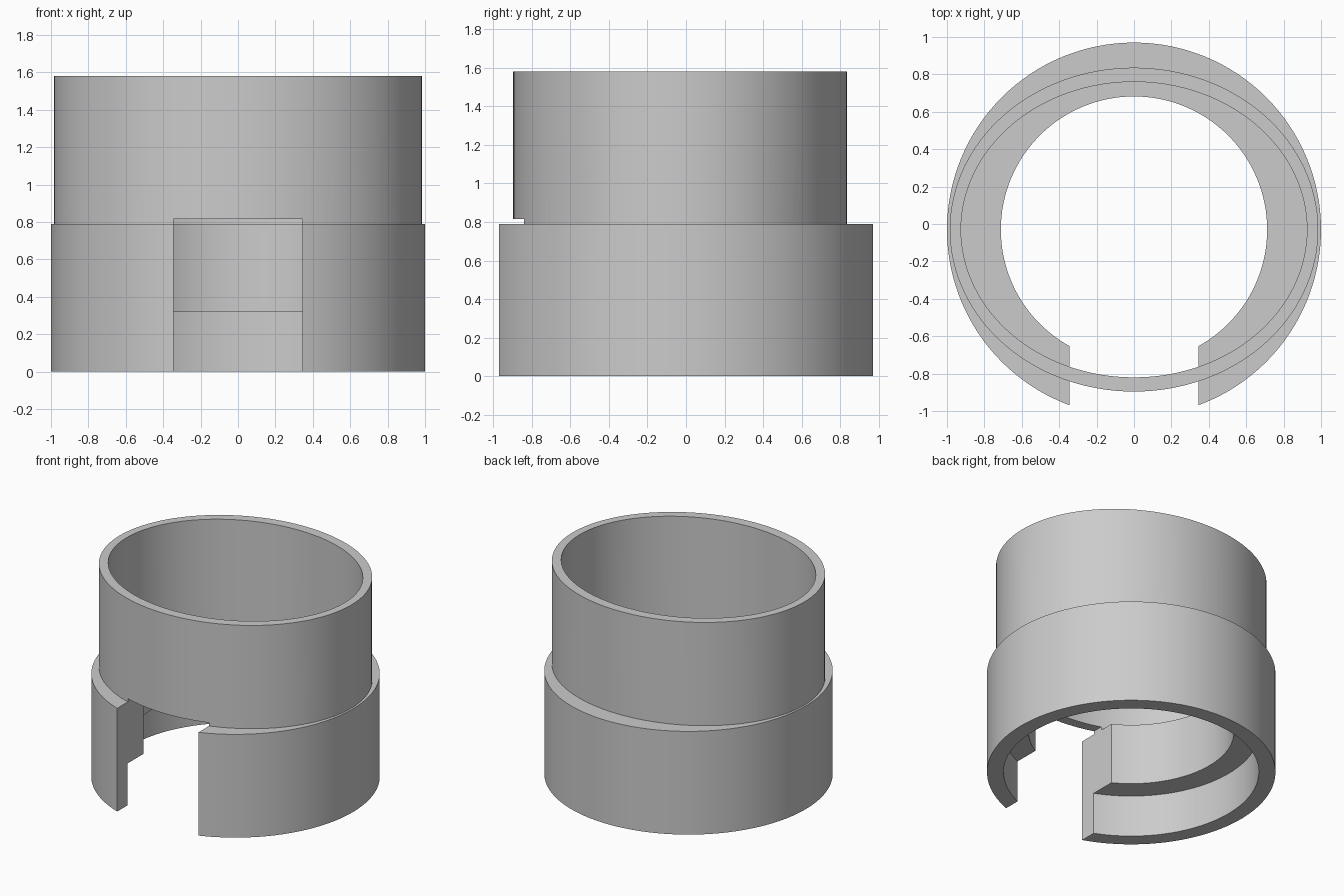
import bpy, bmesh, math

if "Cube" in bpy.data.objects:
    bpy.data.objects.remove(bpy.data.objects["Cube"], do_unlink=True)

SEGMENTS = 128
CENTRE_Y = -0.03
RING_TOP = 0.79
HEIGHT = 1.58

grey = bpy.data.materials.new("plain grey")
grey.use_nodes = True
colour = (0.6, 0.6, 0.6, 1)
grey.diffuse_color = colour
grey.node_tree.nodes["Principled BSDF"].inputs["Base Color"].default_value = colour


def add_object(name, bm):
    bmesh.ops.recalc_face_normals(bm, faces=bm.faces)
    mesh = bpy.data.meshes.new(name)
    bm.to_mesh(mesh)
    bm.free()
    mesh.materials.append(grey)
    obj = bpy.data.objects.new(name, mesh)
    bpy.context.collection.objects.link(obj)
    return obj


def sweep_ring(name, profile):
    """Sweep a closed profile of (x radius, y radius, z) around the axis."""
    bm = bmesh.new()
    loops = []
    for rx, ry, z in profile:
        angles = [2 * math.pi * i / SEGMENTS for i in range(SEGMENTS)]
        loops.append([bm.verts.new((rx * math.cos(a), CENTRE_Y + ry * math.sin(a), z))
                      for a in angles])
    for k, low in enumerate(loops):
        high = loops[(k + 1) % len(loops)]
        for i in range(SEGMENTS):
            j = (i + 1) % SEGMENTS
            bm.faces.new((low[i], low[j], high[j], high[i]))
    return add_object(name, bm)


def combine(target, other, operation):
    mod = target.modifiers.new(operation.lower(), 'BOOLEAN')
    mod.operation = operation
    mod.solver = 'EXACT'
    mod.object = other
    bpy.context.view_layer.objects.active = target
    bpy.ops.object.modifier_apply(modifier=mod.name)
    bpy.data.objects.remove(other, do_unlink=True)


# Round base ring with a wide counterbore underneath and an inner ledge
base = sweep_ring("stepped_collar", [
    (1, 1, 0), (1, 1, RING_TOP), (0.712, 0.712, RING_TOP),
    (0.712, 0.712, 0.32), (0.885, 0.885, 0.32), (0.885, 0.885, 0)])

# Thin oval sleeve, sunk slightly into the base ring
sleeve = sweep_ring("oval_sleeve", [
    (0.985, 0.866, 0.7), (0.985, 0.866, HEIGHT),
    (0.925, 0.79, HEIGHT), (0.925, 0.79, 0.7)])
combine(base, sleeve, 'UNION')

# Front notch, cut through the base and just into the sleeve
bm = bmesh.new()
bmesh.ops.create_cube(bm, size=1)
for v in bm.verts:
    v.co.x *= 0.688
    v.co.y = -0.8 + v.co.y
    v.co.z = 0.815 if v.co.z > 0 else -0.2
notch = add_object("notch_cutter", bm)
notch.hide_render = True
combine(base, notch, 'DIFFERENCE')

# Smooth walls with crisp rims
bpy.ops.object.select_all(action='DESELECT')
base.select_set(True)
bpy.context.view_layer.objects.active = base
bpy.ops.object.shade_smooth_by_angle(angle=math.radians(30))
